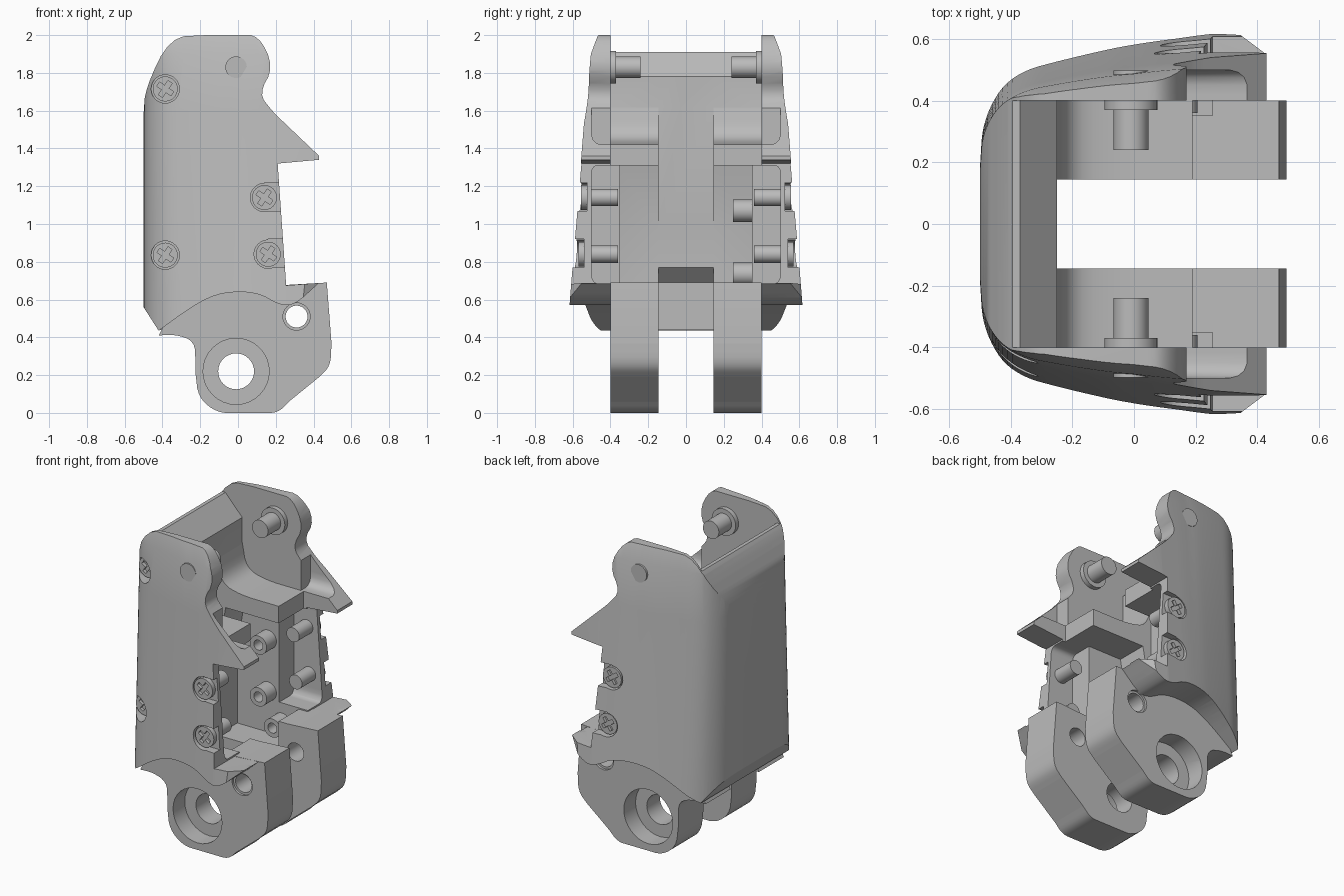
import bpy, bmesh, math
from mathutils import Matrix

if "Cube" in bpy.data.objects:
    bpy.data.objects.remove(bpy.data.objects["Cube"])

grey = bpy.data.materials.new("mid_grey")
grey.use_nodes = True
COLOR = (0.5, 0.5, 0.5, 1)
grey.diffuse_color = COLOR
grey.node_tree.nodes["Principled BSDF"].inputs["Base Color"].default_value = COLOR


def finish(name, bm):
    bmesh.ops.recalc_face_normals(bm, faces=bm.faces)
    mesh = bpy.data.meshes.new(name)
    bm.to_mesh(mesh)
    bm.free()
    mesh.materials.append(grey)
    ob = bpy.data.objects.new(name, mesh)
    bpy.context.collection.objects.link(ob)
    return ob


def loft(name, rings):
    bm = bmesh.new()
    rows = [[bm.verts.new(p) for p in ring] for ring in rings]
    n = len(rows[0])
    for lo, hi in zip(rows, rows[1:]):
        for i in range(n):
            j = (i + 1) % n
            bm.faces.new((lo[i], lo[j], hi[j], hi[i]))
    bm.faces.new(rows[0])
    bm.faces.new(rows[-1])
    return finish(name, bm)


def prism_y(name, pts, a, b):
    return loft(name, [[(x, y, z) for x, z in pts] for y in (a, b)])


def prism_x(name, pts, a, b):
    return loft(name, [[(x, y, z) for y, z in pts] for x in (a, b)])


def box(name, x0, x1, y0, y1, z0, z1):
    return prism_y(name, [(x0, z0), (x1, z0), (x1, z1), (x0, z1)], y0, y1)


def rod(name, x, z, r, a, b, sides=32):
    angles = [2 * math.pi * i / sides for i in range(sides)]
    return prism_y(name, [(x + r * math.cos(t), z + r * math.sin(t)) for t in angles], a, b)


def rounded(pts, steps=2):
    """Corner cutting on an open run of points, ends kept."""
    for _ in range(steps):
        out = [pts[0]]
        for (a, b), (c, d) in zip(pts, pts[1:]):
            out += [(0.75 * a + 0.25 * c, 0.75 * b + 0.25 * d),
                    (0.25 * a + 0.75 * c, 0.25 * b + 0.75 * d)]
        pts = out + [pts[-1]]
    return pts


def boolean(ob, tools, op="DIFFERENCE"):
    bpy.context.view_layer.objects.active = ob
    for tool in tools:
        tool.hide_render = True
        mod = ob.modifiers.new("cut", "BOOLEAN")
        mod.operation, mod.object, mod.solver = op, tool, "EXACT"
        bpy.ops.object.modifier_apply(modifier=mod.name)
        bpy.data.objects.remove(tool)


def taper(x, z):
    """Width factor: sides lean in upward, less at the back, more at the ear tips."""
    rate = 0.13 + 0.1 * min(x, 0)
    return 1.02 - rate * (z - 0.5) - 0.4 * max(0, z - 1.9)


# Tapered outer shell, rounded at the back
half = [(0.6, 0.61)] + rounded(
    [(0.25, 0.61), (0, 0.585), (-0.2, 0.535), (-0.4, 0.475), (-0.49, 0.34), (-0.5, 0.18)], 3)
section = half + [(x, -y) for x, y in reversed(half)]
shell = loft("shell", [[(x, y * taper(x, z), z) for x, y in section]
                       for z in (0.3, 0.7, 1.2, 1.6, 1.9, 2.1)])

# Side outline: rounded ear, hooked point, stepped edge and wavy lower edge
outline = (rounded([(-0.5, 1.58), (-0.49, 1.72), (-0.36, 1.99), (-0.17, 2.0)])
           + rounded([(0, 2.0), (0.11, 2.0), (0.19, 1.83), (0.11, 1.69), (0.18, 1.6), (0.22, 1.56)])
           + [(0.43, 1.36), (0.43, 1.34), (0.21, 1.32), (0.255, 0.675), (0.43, 0.688)]
           + rounded([(0.42, 0.68), (0.3, 0.57), (0.22, 0.57), (0.1, 0.64), (-0.08, 0.64),
                      (-0.22, 0.58), (-0.42, 0.435)])
           + [(-0.5, 0.56)])
boolean(shell, [prism_y("outline", outline, -1, 1)], "INTERSECT")

# Bevelled outer corner of the lower lip
for s in (-1, 1):
    corner = box("lip_corner", 0, 0.3, -0.3, 0.3, 0.4, 0.8)
    corner.data.transform(Matrix.Translation((0.39, s * 0.58, 0))
                          @ Matrix.Rotation(s * math.radians(53), 4, "Z"))
    boolean(shell, [corner])

# Upper opening with sloped back wall and curved shelf, side scoops, pockets, slot
upper = ([(-0.7, 2.2), (-0.7, 1.91), (-0.37, 1.91), (-0.25, 1.78)]
         + rounded([(-0.25, 1.62), (-0.22, 1.46), (-0.08, 1.42), (0.13, 1.42)])
         + [(0.19, 1.42), (0.19, 1.2), (0.7, 1.2), (0.7, 2.2)])
scoop = ([(-0.5, 1.62)] + rounded([(-0.5, 1.56), (-0.5, 1.42), (-0.37, 1.42)])
         + rounded([(0.37, 1.42), (0.5, 1.42), (0.5, 1.56)]) + [(0.5, 1.62)])
pocket = (rounded([(-0.5, 0.8), (-0.5, 0.685), (-0.42, 0.685)])
          + rounded([(0.42, 0.685), (0.5, 0.685), (0.5, 0.8)])
          + rounded([(0.5, 1.22), (0.5, 1.31), (0.42, 1.31)])
          + rounded([(-0.42, 1.31), (-0.5, 1.31), (-0.5, 1.22)]))
boolean(shell, [
    prism_y("upper_cut", upper, -0.4, 0.4),
    prism_x("scoop_cut", scoop, 0.17, 0.7),
    prism_x("pocket_cut", pocket, 0.05, 0.7),
    prism_y("inner_pocket_cut",
            [(-0.25, 0.47), (0.7, 0.47), (0.7, 1.31), (-0.19, 1.31), (-0.25, 0.97)], -0.35, 0.35),
    prism_y("slot_cut", [(-0.25, 2.2), (-0.25, 0.77), (-0.33, 0.69), (-0.33, 0.2),
                         (0.7, 0.2), (0.7, 2.2)], -0.145, 0.145),
])

# Screws: x, z, outer depth, sides it appears on
screws = [(0.14, 1.14, 0.555, (-1, 1)), (0.16, 0.84, 0.57, (-1, 1)),
          (-0.385, 1.715, 0.37, (-1,)), (-0.385, 0.835, 0.4, (-1,))]
heads = []
for x, z, y, sides in screws:
    for s in sides:
        boolean(shell, [rod("seat", x, z, 0.075, s * (y - 0.03), s * 0.8)])
        head = rod("screw_head", x, z, 0.066, s * (y - 0.04), s * y)
        for turn in (0.6, 0.6 + math.pi / 2):
            blade = box("blade", -0.045, 0.045, s * (y - 0.02), s * (y + 0.1), -0.013, 0.013)
            blade.data.transform(Matrix.Translation((x, 0, z)) @ Matrix.Rotation(turn, 4, "Y"))
            boolean(head, [blade])
        heads.append(head)
        if x > 0:
            # front seats run out through the shell edge
            boolean(shell, [box("seat_slot", x, x + 0.2, s * (y - 0.03), s * 0.8,
                                z - 0.07, z + 0.08)])
            heads.append(rod("screw_shaft", x, z, 0.046, s * 0.36, s * (y - 0.03)))

# Fork arms with counterbored pivot, small cross hole and hollow behind the front block
arm_profile = (rounded([(-0.42, 0.41), (-0.33, 0.415), (-0.23, 0.38), (-0.225, 0.27)])
               + rounded([(-0.225, 0.21), (-0.21, 0.08), (-0.11, 0.0), (0, 0.0)])
               + rounded([(0.12, 0.0), (0.21, 0.0), (0.27, 0.06)])
               + rounded([(0.43, 0.19), (0.49, 0.25), (0.495, 0.37)])
               + [(0.47, 0.69), (0.25, 0.677), (-0.24, 0.677), (-0.4, 0.45)])
arms = []
for s, side in ((-1, "right"), (1, "left")):
    arm = prism_y(side + "_fork_arm", arm_profile, s * 0.145, s * 0.4)
    boolean(arm, [
        rod("pivot_cut", -0.01, 0.22, 0.095, s * 0.1, s * 0.5),
        rod("counterbore_cut", -0.01, 0.22, 0.175, s * 0.28, s * 0.5),
        rod("cross_cut", 0.31, 0.51, 0.058, s * 0.1, s * 0.5),
        rod("cross_rim_cut", 0.31, 0.51, 0.072, s * 0.385, s * 0.5),
        box("arm_hollow", -0.25, 0.19, s * 0.1, s * 0.35, 0.47, 0.8),
    ])
    arms.append(arm)
arms.append(prism_y("rear_web", [(-0.415, 0.44), (-0.33, 0.44), (-0.33, 0.6), (-0.4, 0.6)],
                    -0.16, 0.16))

# Ear pins with flanges
pins = []
for s in (-1, 1):
    pins.append(rod("ear_pin", -0.01, 1.83, 0.057, s * 0.24, s * 0.498))
    pins.append(rod("ear_pin_flange", -0.01, 1.83, 0.086, s * 0.37, s * 0.41))

# Hollow bosses on one pocket wall
for x, z in ((-0.03, 1.07), (-0.03, 0.735), (0.07, 0.56)):
    boss = rod("pocket_boss", x, z, 0.06, 0.25, 0.37)
    boolean(boss, [rod("boss_hole", x, z, 0.032, 0.2, 0.34)])
    pins.append(boss)

# Smooth curved faces, keep hard edges
bpy.ops.object.select_all(action="DESELECT")
for ob in [shell] + heads + arms + pins:
    ob.select_set(True)
bpy.context.view_layer.objects.active = shell
bpy.ops.object.shade_smooth_by_angle(angle=math.radians(28))
